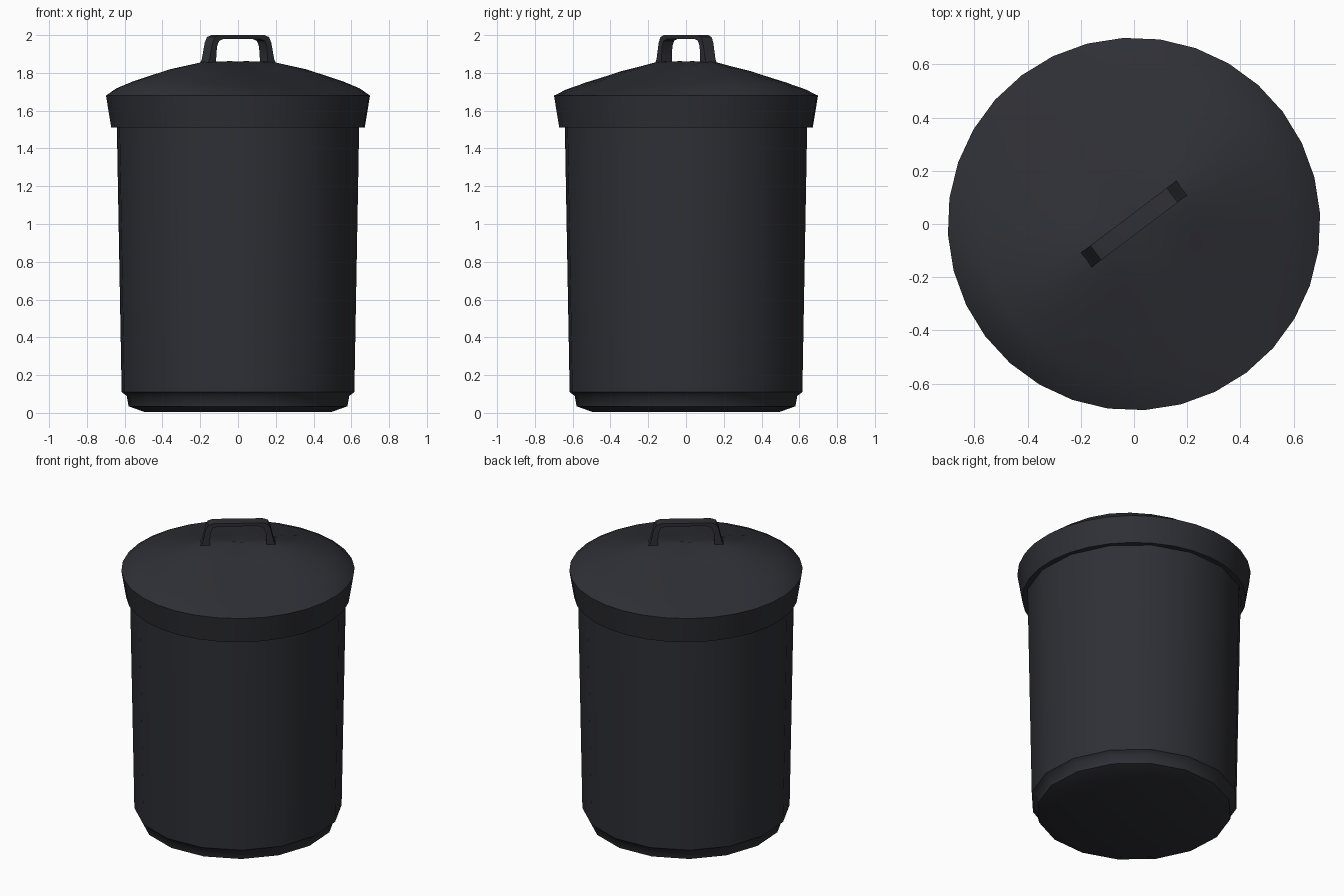
import bpy, bmesh, math
from mathutils import Matrix

if "Cube" in bpy.data.objects:
    bpy.data.objects.remove(bpy.data.objects["Cube"])

TURN = math.radians(37)  # direction of the handle and lid ridge

plastic = bpy.data.materials.new("dark_grey_plastic")
plastic.diffuse_color = (0.028, 0.029, 0.036, 1)
plastic.use_nodes = True
plastic.node_tree.nodes["Principled BSDF"].inputs["Base Color"].default_value = plastic.diffuse_color


def finish(name, bm, angle):
    bmesh.ops.recalc_face_normals(bm, faces=bm.faces)
    me = bpy.data.meshes.new(name)
    bm.to_mesh(me)
    bm.free()
    ob = bpy.data.objects.new(name, me)
    bpy.context.collection.objects.link(ob)
    me.materials.append(plastic)
    bpy.ops.object.select_all(action='DESELECT')
    ob.select_set(True)
    bpy.context.view_layer.objects.active = ob
    bpy.ops.object.shade_smooth_by_angle(angle=math.radians(angle))
    return ob


def loft(bm, profile, n, height=None):
    """Rings from (radius, z); height(r, z, angle) may reshape z. Both ends are capped."""
    rings = []
    for r, z in profile:
        ring = []
        for i in range(n):
            a = 2 * math.pi * i / n + TURN
            zz = height(r, z, a) if height else z
            ring.append(bm.verts.new((r * math.cos(a), r * math.sin(a), zz)))
        rings.append(ring)
    for p, q in zip(rings, rings[1:]):
        for i in range(n):
            j = (i + 1) % n
            bm.faces.new((p[i], p[j], q[j], q[i]))
    bm.faces.new(rings[0])
    bm.faces.new(rings[-1])


# Tapered bin body with a stepped foot
bm = bmesh.new()
loft(bm, [(0.5, 0.005), (0.585, 0.035), (0.595, 0.09), (0.622, 0.11),
          (0.648, 1.53)], 16)
finish("bin_body", bm, 50)


# Lid: skirt plus a dome that stays high along the handle and slopes away across it
def dome(r, z, a):
    if z <= 1.68:
        return z
    w = 1 - abs(math.sin(a - TURN)) ** 1.5
    return w * z + (1 - w) * (1.86 - 0.18 * r / 0.7)


bm = bmesh.new()
loft(bm, [(0.6, 1.51), (0.672, 1.51), (0.70, 1.68), (0.645, 1.735),
          (0.57, 1.77), (0.4, 1.825), (0.22, 1.86), (0.04, 1.862)], 32, dome)
finish("lid", bm, 50)

# Arched handle: inner and outer outline swept across its width
outer = [(0.235, 1.84), (0.215, 1.87), (0.195, 1.96), (0.18, 1.99), (0.15, 2.0)]
inner = [(0.17, 1.84), (0.17, 1.88), (0.165, 1.94), (0.15, 1.97), (0.12, 1.98)]
outer += [(-u, z) for u, z in reversed(outer)]
inner += [(-u, z) for u, z in reversed(inner)]
bm = bmesh.new()
sections = []
for (uo, zo), (ui, zi) in zip(outer, inner):
    sections.append([bm.verts.new(p) for p in (
        (uo, -0.034, zo), (uo, 0.034, zo), (ui, 0.034, zi), (ui, -0.034, zi))])
for s, t in zip(sections, sections[1:]):
    for i in range(4):
        j = (i + 1) % 4
        bm.faces.new((s[i], s[j], t[j], t[i]))
bm.faces.new(sections[0])
bm.faces.new(sections[-1])
bmesh.ops.rotate(bm, verts=bm.verts, cent=(0, 0, 0), matrix=Matrix.Rotation(TURN, 3, 'Z'))
finish("lid_handle", bm, 40)
